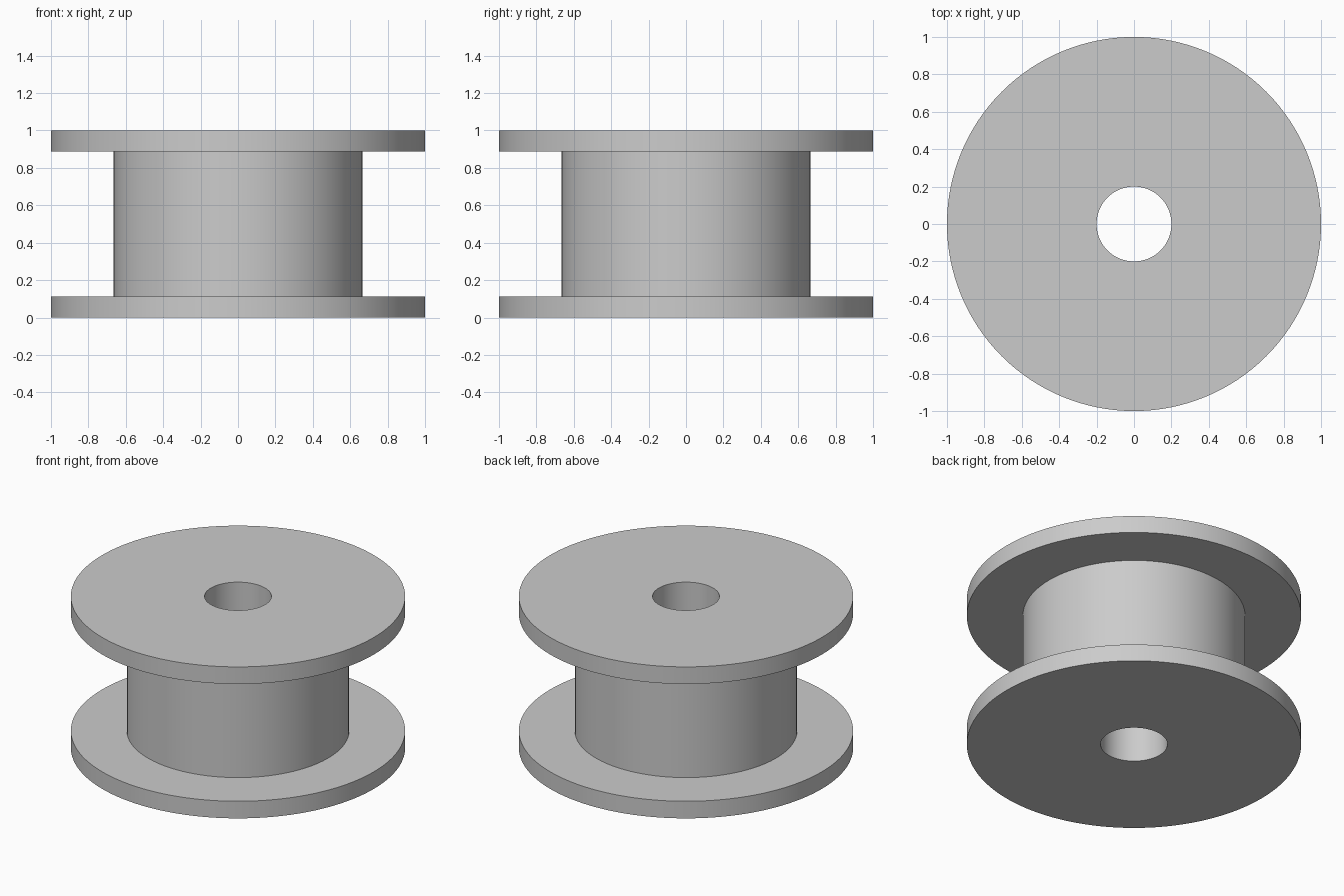
import bpy, bmesh, math

cube = bpy.data.objects.get("Cube")
if cube:
    bpy.data.objects.remove(cube, do_unlink=True)

SEGMENTS = 128
FLANGE_R, HUB_R, BORE_R = 1.0, 0.665, 0.2
HEIGHT, FLANGE_H = 1.0, 0.113

# Plain grey finish
grey = bpy.data.materials.new("grey")
grey.use_nodes = True
colour = (0.6, 0.6, 0.6, 1)
grey.diffuse_color = colour
grey.node_tree.nodes["Principled BSDF"].inputs["Base Color"].default_value = colour


def lathe(name, profile):
    """Revolve a closed (radius, height) profile about the z axis."""
    bm = bmesh.new()
    rings = []
    for r, z in profile:
        ring = []
        for i in range(SEGMENTS):
            a = math.tau * i / SEGMENTS
            ring.append(bm.verts.new((r * math.cos(a), r * math.sin(a), z)))
        rings.append(ring)
    for k, low in enumerate(rings):
        high = rings[(k + 1) % len(rings)]
        for i in range(SEGMENTS):
            j = (i + 1) % SEGMENTS
            bm.faces.new((low[i], low[j], high[j], high[i]))
    bmesh.ops.recalc_face_normals(bm, faces=bm.faces)
    mesh = bpy.data.meshes.new(name)
    bm.to_mesh(mesh)
    bm.free()
    mesh.materials.append(grey)
    obj = bpy.data.objects.new(name, mesh)
    bpy.context.collection.objects.link(obj)
    bpy.ops.object.select_all(action="DESELECT")
    obj.select_set(True)
    bpy.context.view_layer.objects.active = obj
    bpy.ops.object.shade_smooth_by_angle(angle=math.radians(30))
    return obj


# Spool body: two flanges, a hub and a through bore in one closed profile
top = HEIGHT - FLANGE_H
lathe("spool", [
    (BORE_R, 0), (FLANGE_R, 0), (FLANGE_R, FLANGE_H), (HUB_R, FLANGE_H),
    (HUB_R, top), (FLANGE_R, top), (FLANGE_R, HEIGHT), (BORE_R, HEIGHT),
])
